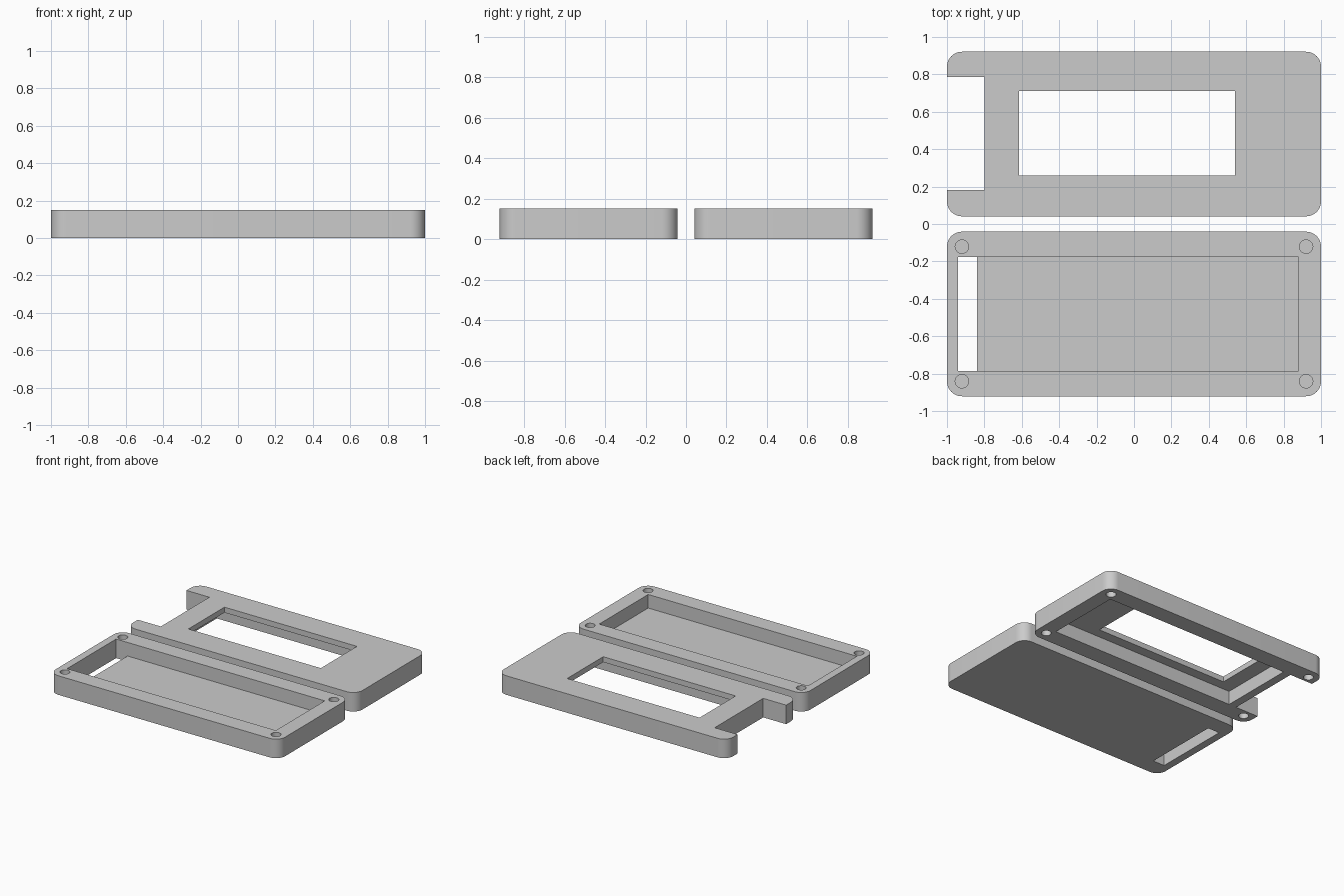
import bpy
import bmesh
import math

if "Cube" in bpy.data.objects:
    bpy.data.objects.remove(bpy.data.objects["Cube"])

HEIGHT = 0.15
PLATE = 0.043       # floor and lid thickness
CENTRE = 0.481      # distance of each half from the middle
HALF_DEPTH = 0.44
CORNER = 0.08
POCKET = 0.305      # half depth of the cavity

grey = bpy.data.materials.new("plain grey")
grey.use_nodes = True
colour = (0.6, 0.6, 0.6, 1)
grey.diffuse_color = colour
grey.node_tree.nodes["Principled BSDF"].inputs["Base Color"].default_value = colour


def prism(name, outline, z0, z1):
    """Extrude a flat outline from z0 to z1."""
    bm = bmesh.new()
    face = bm.faces.new([bm.verts.new((x, y, z0)) for x, y in outline])
    top = bmesh.ops.extrude_face_region(bm, geom=[face])["geom"]
    verts = [v for v in top if isinstance(v, bmesh.types.BMVert)]
    bmesh.ops.translate(bm, verts=verts, vec=(0, 0, z1 - z0))
    bmesh.ops.recalc_face_normals(bm, faces=bm.faces)
    mesh = bpy.data.meshes.new(name)
    bm.to_mesh(mesh)
    bm.free()
    mesh.materials.append(grey)
    obj = bpy.data.objects.new(name, mesh)
    bpy.context.collection.objects.link(obj)
    return obj


def arc(cx, cy, r, start, sweep, steps):
    return [(cx + r * math.cos(start + sweep * i / steps),
             cy + r * math.sin(start + sweep * i / steps)) for i in range(steps + 1)]


def block(name, cy):
    """Slab with rounded upright corners."""
    outline = []
    for i, (sx, sy) in enumerate([(1, 1), (-1, 1), (-1, -1), (1, -1)]):
        outline += arc(sx * (1 - CORNER), cy + sy * (HALF_DEPTH - CORNER),
                       CORNER, i * math.pi / 2, math.pi / 2, 10)
    return prism(name, outline, 0, HEIGHT)


def box_cutter(x0, x1, y0, y1, z0, z1):
    return prism("cutter", [(x0, y0), (x1, y0), (x1, y1), (x0, y1)], z0, z1)


def hole_cutters(cy, z0, z1):
    return [prism("cutter", arc(sx * (1 - CORNER), cy + sy * (HALF_DEPTH - CORNER),
                                0.036, 0, math.tau, 32)[:-1], z0, z1)
            for sx in (-1, 1) for sy in (-1, 1)]


def carve(obj, cutters):
    for cutter in cutters:
        cutter.hide_render = True
        mod = obj.modifiers.new("cut", "BOOLEAN")
        mod.operation = "DIFFERENCE"
        mod.solver = "EXACT"
        mod.object = cutter
    graph = bpy.context.evaluated_depsgraph_get()
    mesh = bpy.data.meshes.new_from_object(obj.evaluated_get(graph))
    obj.modifiers.clear()
    obj.data = mesh
    for cutter in cutters:
        bpy.data.objects.remove(cutter)
    bpy.ops.object.select_all(action="DESELECT")
    obj.select_set(True)
    bpy.context.view_layer.objects.active = obj
    bpy.ops.object.shade_smooth_by_angle(angle=math.radians(30))


# Tray: open cavity, cable slot through the floor, screw holes from above
cy = -CENTRE
tray = block("case_tray", cy)
carve(tray, [
    box_cutter(-0.94, 0.88, cy - POCKET, cy + POCKET, PLATE, 0.3),
    box_cutter(-0.94, -0.84, cy - POCKET, cy + POCKET, -0.1, 0.1),
] + hole_cutters(cy, PLATE, 0.3))

# Cover: end notch, cavity underneath, display window, screw holes from below
cy = CENTRE
cover = block("case_cover", cy)
carve(cover, [
    box_cutter(-1.2, -0.8, cy - 0.3, cy + POCKET, -0.1, 0.3),
    box_cutter(-0.735, 0.88, cy - 0.3, cy + POCKET, -0.1, HEIGHT - PLATE),
    box_cutter(-0.615, 0.54, 0.26, 0.71, 0.05, 0.3),
] + hole_cutters(cy, -0.1, HEIGHT - PLATE))
